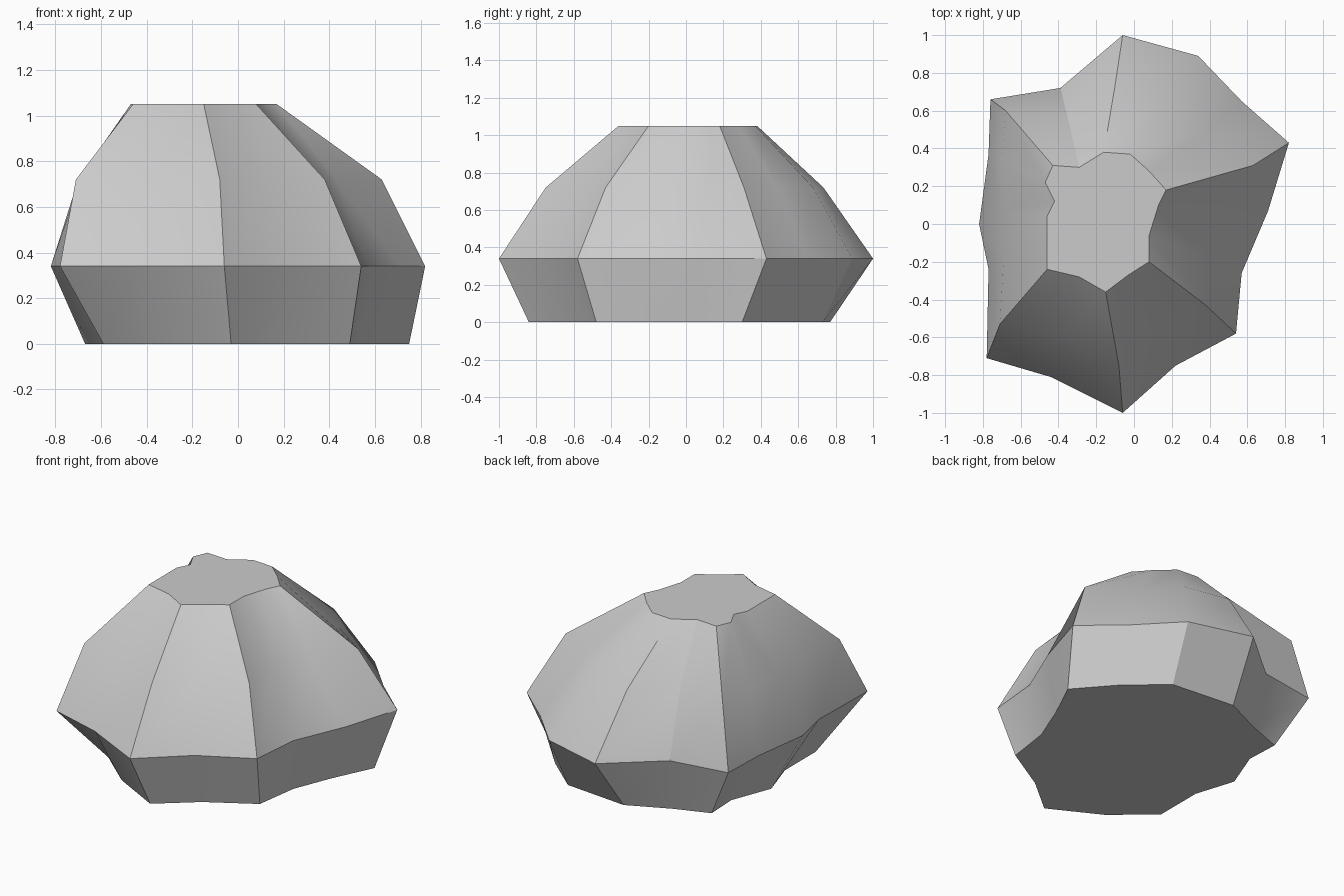
import bpy, bmesh, math

# Horizontal cross-sections of the rock, each with 16 matching corners
RINGS = [
    (0.0, [(.75, .30), (.55, .53), (.32, .73), (-.10, .77), (-.36, .65), (-.58, .57),
           (-.57, .36), (-.67, .10), (-.59, -.15), (-.59, -.46), (-.35, -.67),
           (-.03, -.84), (.20, -.65), (.49, -.48), (.53, -.20), (.63, .05)]),
    (0.34, [(.82, .43), (.57, .65), (.34, .89), (-.06, 1.0), (-.39, .72), (-.76, .66),
            (-.77, .37), (-.82, 0), (-.77, -.24), (-.78, -.71), (-.44, -.81),
            (-.06, -1.0), (.22, -.75), (.54, -.58), (.57, -.26), (.71, .07)]),
    (0.72, [(.63, .31), (.37, .49), (.20, .68), (-.10, .735), (-.35, .56), (-.68, .60),
            (-.70, .34), (-.70, .07), (-.69, -.18), (-.71, -.53), (-.38, -.60),
            (-.08, -.75), (.12, -.57), (.38, -.43), (.35, -.16), (.43, .10)]),
    (1.05, [(.17, .18), (.08, .28), (-.02, .37), (-.16, .38), (-.29, .30), (-.43, .31),
            (-.47, .22), (-.42, .12), (-.46, .04), (-.46, -.24), (-.29, -.28),
            (-.15, -.36), (-.03, -.27), (.08, -.20), (.08, -.06), (.13, .10)]),
]

# Faceted rock: loft the rings and cap both ends
bm = bmesh.new()
loops = [[bm.verts.new((x, y, z)) for x, y in pts] for z, pts in RINGS]
n = len(loops[0])
for low, high in zip(loops, loops[1:]):
    for i in range(n):
        j = (i + 1) % n
        bm.faces.new((low[i], low[j], high[j], high[i]))
bm.faces.new(loops[0][::-1])
bm.faces.new(loops[-1])
bmesh.ops.recalc_face_normals(bm, faces=bm.faces)
mesh = bpy.data.meshes.new("rock")
bm.to_mesh(mesh)
bm.free()
rock = bpy.data.objects.new("rock", mesh)
bpy.context.collection.objects.link(rock)

# Soft shading within the sides, crisp rim and caps
bpy.context.view_layer.objects.active = rock
rock.select_set(True)
bpy.ops.object.shade_smooth_by_angle(angle=math.radians(30))
